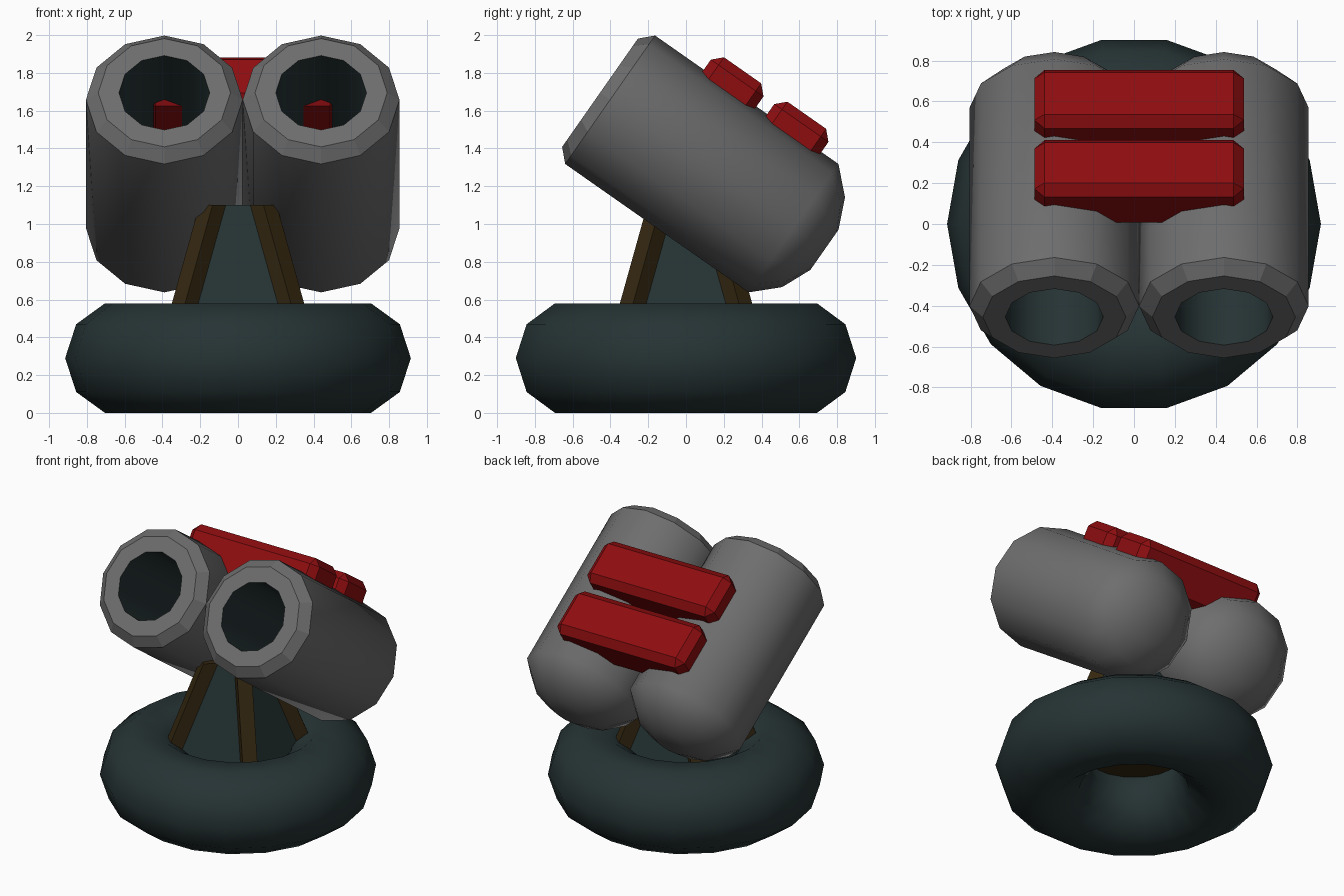
import bpy, bmesh, math
from mathutils import Matrix, Vector

if "Cube" in bpy.data.objects:
    bpy.data.objects.remove(bpy.data.objects["Cube"])


def material(name, color):
    m = bpy.data.materials.new(name)
    m.diffuse_color = (*color, 1)
    m.use_nodes = True
    m.node_tree.nodes["Principled BSDF"].inputs["Base Color"].default_value = m.diffuse_color
    return m


GREY = material("grey_metal", (0.155, 0.155, 0.155))
TEAL = material("dark_teal", (0.019, 0.033, 0.034))
RED = material("red", (0.27, 0.004, 0.005))
BROWN = material("dark_brown", (0.034, 0.020, 0.005))

# Tilted frame of the launcher: local z runs out of the muzzles, local y is the upper side
FRAME = Matrix.Translation((0.025, -0.455, 1.695)) @ Matrix.Rotation(math.radians(55), 4, 'X')


def finish(name, bm, mats, matrix=Matrix()):
    bmesh.ops.recalc_face_normals(bm, faces=bm.faces)
    mesh = bpy.data.meshes.new(name)
    bm.to_mesh(mesh)
    bm.free()
    for m in mats:
        mesh.materials.append(m)
    ob = bpy.data.objects.new(name, mesh)
    ob.matrix_world = matrix
    bpy.context.collection.objects.link(ob)
    return ob


def smooth(ob, degrees):
    bpy.ops.object.select_all(action='DESELECT')
    ob.select_set(True)
    bpy.context.view_layer.objects.active = ob
    bpy.ops.object.shade_smooth_by_angle(angle=math.radians(degrees))


def loft(bm, low, high):
    """Closed prism between two four-point outlines; returns the bottom face."""
    a = [bm.verts.new(p) for p in low]
    b = [bm.verts.new(p) for p in high]
    for i in range(len(a)):
        j = (i + 1) % len(a)
        bm.faces.new((a[i], a[j], b[j], b[i]))
    bm.faces.new(b)
    return bm.faces.new(a)


# Round base ring
bpy.ops.mesh.primitive_torus_add(major_segments=18, minor_segments=10, major_radius=0.61,
                                 minor_radius=0.305, location=(0, 0, 0.29))
ring = bpy.context.object
ring.name = "base_ring"
ring.data.materials.append(TEAL)
smooth(ring, 60)

# Tapered pedestal core with a brown underside
Z0, Z1, SLOPE = 0.39, 1.1, 0.279
SIGNS = ((-1, -1), (1, -1), (1, 1), (-1, 1))


def taper(z):
    return -SLOPE * (z - 0.58)


bm = bmesh.new()
outline = [[(sx * (0.28 + taper(z)), sy * (0.28 + taper(z)), z) for sx, sy in SIGNS]
           for z in (Z0, Z1)]
loft(bm, *outline).material_index = 1
finish("pedestal_core", bm, (TEAL, BROWN))

# Four leaning corner ribs
bm = bmesh.new()
for sx, sy in SIGNS:
    rib = [[(sx * (x + taper(z)), sy * (y + taper(z)), z)
            for x, y in ((0.35, 0.28), (0.28, 0.35), (0.16, 0.23), (0.23, 0.16))]
           for z in (Z0, Z1)]
    loft(bm, *rib)
finish("pedestal_ribs", bm, (BROWN,))

# Twin barrels: lathed profile (radius, distance along axis) from bore floor to domed back
PROFILE = ((0, -0.95), (0.24, -0.95), (0.24, 0), (0.35, 0), (0.415, -0.065),
           (0.415, -1.25), (0.29, -1.38), (0.13, -1.45), (0, -1.45))
SIDES = 12
for side, x in (("left", -0.415), ("right", 0.415)):
    bm = bmesh.new()
    rings = []
    for r, s in PROFILE:
        if r == 0:
            rings.append([bm.verts.new((0, 0, s))] * SIDES)
        else:
            rings.append([bm.verts.new((r * math.cos(k * math.tau / SIDES),
                                        r * math.sin(k * math.tau / SIDES), s))
                          for k in range(SIDES)])
    flat = bm.faces.layers.int.new("flat_rim")
    for n, (a, b) in enumerate(zip(rings, rings[1:])):
        for k in range(SIDES):
            j = (k + 1) % SIDES
            f = bm.faces.new(list(dict.fromkeys((a[k], a[j], b[j], b[k]))))
            f.material_index = 1 if n < 2 else 0      # teal bore
            f[flat] = 1 if n in (2, 3) else 0
    barrel = finish(side + "_barrel", bm, (GREY, TEAL), FRAME @ Matrix.Translation((x, 0, 0)))
    smooth(barrel, 50)
    for p, v in zip(barrel.data.polygons, barrel.data.attributes["flat_rim"].data):
        if v.value:
            p.use_smooth = False

# Two bevelled straps joining the barrels
for name, s0, s1 in (("front_strap", -0.38, -0.72), ("rear_strap", -0.79, -1.14)):
    bm = bmesh.new()
    bmesh.ops.create_cube(bm, size=1)
    bmesh.ops.scale(bm, vec=(1.025, 0.315, s0 - s1), verts=bm.verts)
    bmesh.ops.bevel(bm, geom=bm.edges[:], offset=0.05, segments=1, affect='EDGES')
    bmesh.ops.translate(bm, vec=(0, 0.3725, (s0 + s1) / 2), verts=bm.verts)
    finish(name, bm, (RED,), FRAME)
